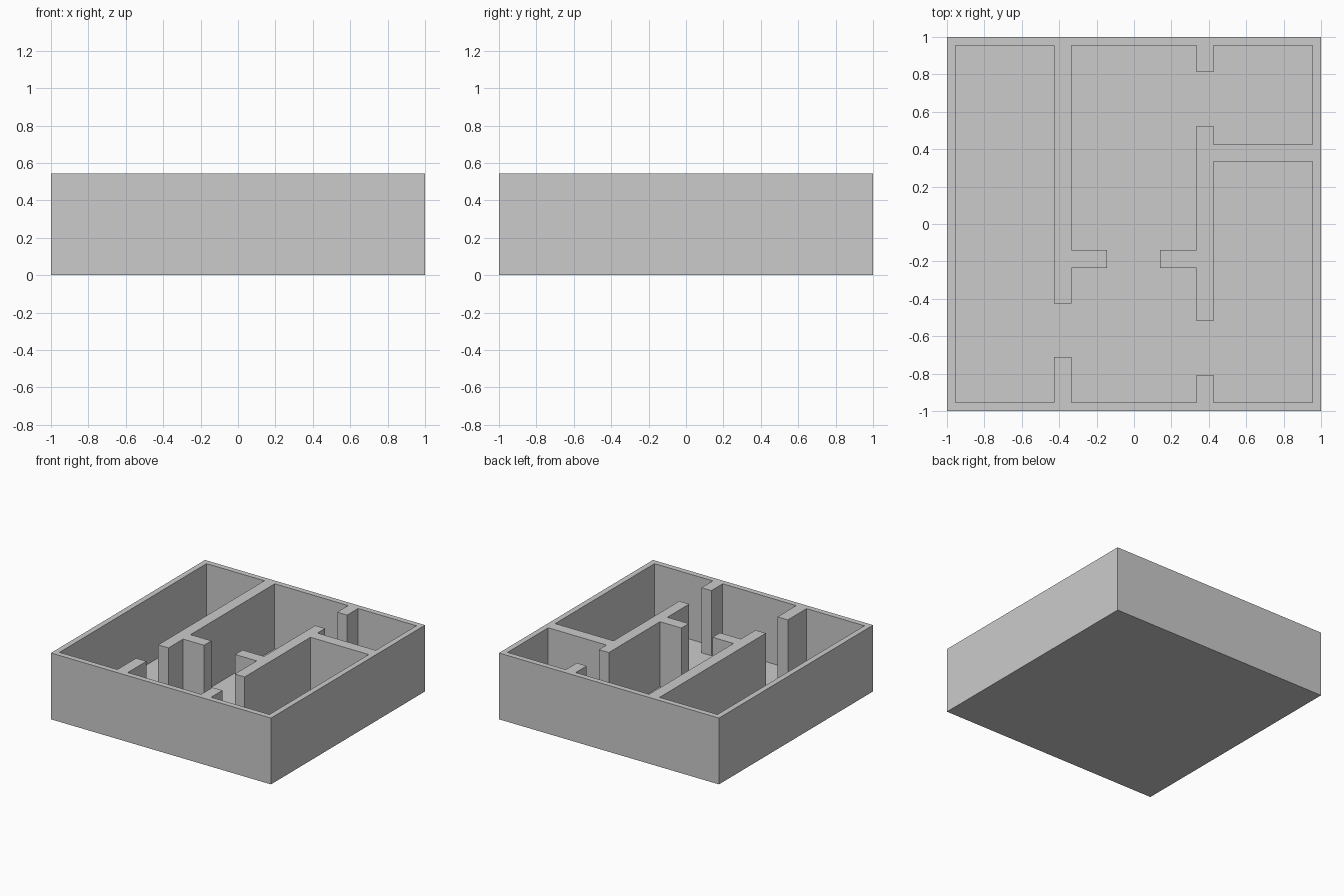
import bpy, bmesh, math

if "Cube" in bpy.data.objects:
    bpy.data.objects.remove(bpy.data.objects["Cube"])

FLOOR, HEIGHT, IN = 0.01, 0.545, 0.954

# Walls in plan: x0, x1, y0, y1
walls = [
    # outer walls
    (-1, 1, -1, -IN), (-1, 1, IN, 1), (-1, -IN, -1, 1), (IN, 1, -1, 1),
    # left partition with doorway
    (-0.428, -0.334, -0.425, IN), (-0.428, -0.334, -IN, -0.711),
    # right partition with two doorways
    (0.334, 0.424, -IN, -0.807), (0.334, 0.424, -0.519, 0.525), (0.334, 0.424, 0.812, IN),
    # middle partition with gap
    (-0.334, -0.144, -0.235, -0.139), (0.139, 0.334, -0.235, -0.139),
    # divider between the right rooms
    (0.424, IN, 0.335, 0.426),
]
xs = sorted({v for w in walls for v in w[:2]})
ys = sorted({v for w in walls for v in w[2:]})


def is_wall(c):
    return any(a < c.x < b and d < c.y < e for a, b, d, e in walls)


def raise_faces(bm, faces, dz):
    out = bmesh.ops.extrude_face_region(bm, geom=faces)["geom"]
    verts = [g for g in out if isinstance(g, bmesh.types.BMVert)]
    bmesh.ops.translate(bm, verts=verts, vec=(0, 0, dz))
    return [g for g in out if isinstance(g, bmesh.types.BMFace)]


# Plan grid, extruded to a thin floor slab, then the wall cells raised
bm = bmesh.new()
grid = [[bm.verts.new((x, y, 0)) for y in ys] for x in xs]
cells = [bm.faces.new((grid[i][j], grid[i + 1][j], grid[i + 1][j + 1], grid[i][j + 1]))
         for i in range(len(xs) - 1) for j in range(len(ys) - 1)]
top = raise_faces(bm, cells, FLOOR)
raise_faces(bm, [f for f in top if is_wall(f.calc_center_median())], HEIGHT - FLOOR)

# Merge flat regions into clean faces
bmesh.ops.dissolve_limit(bm, angle_limit=math.radians(1), verts=bm.verts[:], edges=bm.edges[:])
bmesh.ops.recalc_face_normals(bm, faces=bm.faces[:])

mesh = bpy.data.meshes.new("floor_plan_building")
bm.to_mesh(mesh)
bm.free()
bpy.context.collection.objects.link(bpy.data.objects.new("floor_plan_building", mesh))
